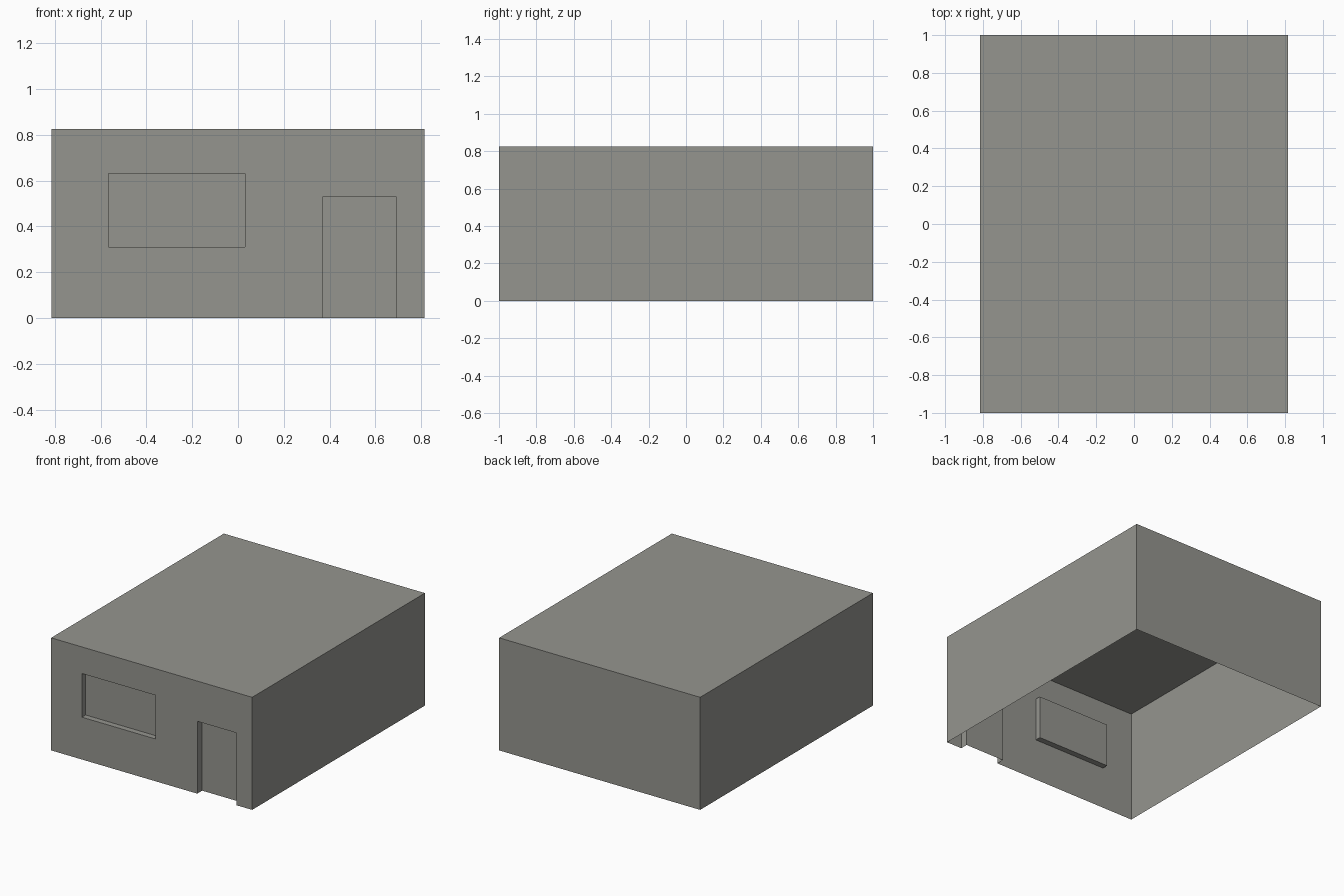
import bpy, bmesh
from mathutils import Vector

if "Cube" in bpy.data.objects:
    bpy.data.objects.remove(bpy.data.objects["Cube"])

W, D, H = 0.815, 1.0, 0.825          # half width, half depth, height
# openings in the front wall: x0, x1, z0, z1, recess depth
WINDOW = (-0.565, 0.03, 0.31, 0.63, 0.043)
DOOR = (0.37, 0.69, 0.0, 0.53, 0.057)

plaster = bpy.data.materials.new("warm_grey")
plaster.diffuse_color = (0.30, 0.30, 0.275, 1)
plaster.use_nodes = True
plaster.node_tree.nodes["Principled BSDF"].inputs["Base Color"].default_value = plaster.diffuse_color

bm = bmesh.new()

# Thin shell: a box without its floor
bmesh.ops.create_cube(bm, size=1)
for v in bm.verts:
    v.co = Vector((v.co.x * 2 * W, v.co.y * 2 * D, (v.co.z + 0.5) * H))
bmesh.ops.delete(bm, geom=[f for f in bm.faces if f.normal.z < -0.9], context='FACES_ONLY')


def front_faces():
    return [f for f in bm.faces if f.normal.y < -0.9 and f.calc_center_median().y < -D + 1e-4]


def cut_front(co, no):
    """Slice only the front wall along a plane."""
    faces = front_faces()
    geom = faces + list({e for f in faces for e in f.edges}) + list({v for f in faces for v in f.verts})
    bmesh.ops.bisect_plane(bm, geom=geom, plane_co=co, plane_no=no, dist=1e-5)


for x0, x1, z0, z1, depth in (WINDOW, DOOR):
    for x in (x0, x1):
        cut_front((x, 0, 0), (1, 0, 0))
    for z in (z0, z1):
        if z > 0:
            cut_front((0, 0, z), (0, 0, 1))

# Push the window and door panes inwards
for x0, x1, z0, z1, depth in (WINDOW, DOOR):
    pane = []
    for f in front_faces():
        c = f.calc_center_median()
        if x0 < c.x < x1 and z0 < c.z < z1:
            pane.append(f)
    res = bmesh.ops.extrude_face_region(bm, geom=pane)
    bmesh.ops.delete(bm, geom=[f for f in pane if f.is_valid], context='FACES')
    moved = [g for g in res["geom"] if isinstance(g, bmesh.types.BMVert)]
    bmesh.ops.translate(bm, verts=moved, vec=(0, depth, 0))
    bm.normal_update()

# The door recess has no sill
bmesh.ops.delete(bm, geom=[f for f in bm.faces if all(v.co.z < 1e-4 for v in f.verts)], context='FACES')
bmesh.ops.recalc_face_normals(bm, faces=bm.faces[:])
if max(bm.faces, key=lambda f: f.calc_center_median().z).normal.z < 0:
    bmesh.ops.reverse_faces(bm, faces=bm.faces[:])

mesh = bpy.data.meshes.new("building_shell")
bm.to_mesh(mesh)
bm.free()
mesh.materials.append(plaster)
bpy.context.collection.objects.link(bpy.data.objects.new("building_shell", mesh))
